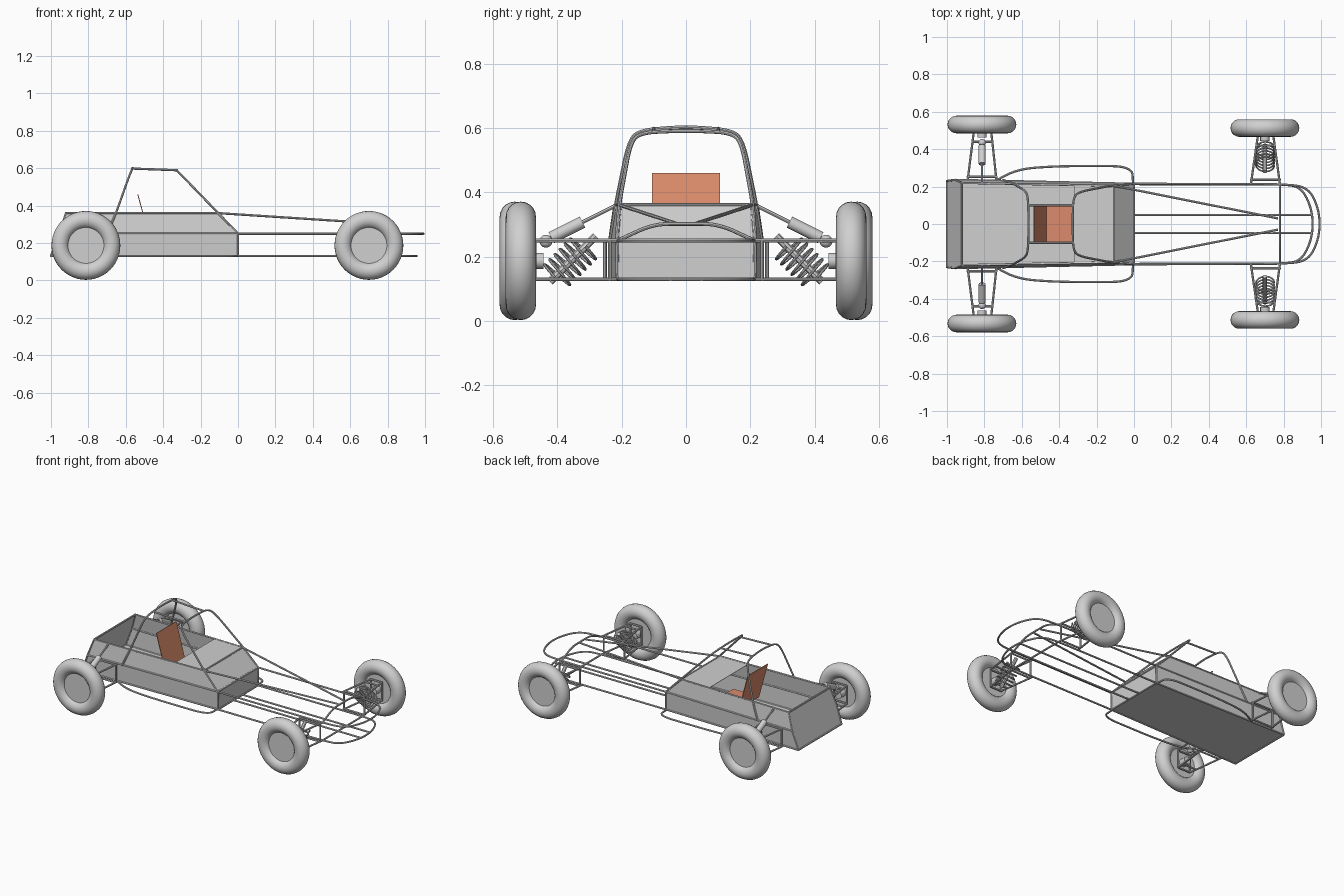
import bpy, bmesh, math
from mathutils import Vector

if "Cube" in bpy.data.objects:
    bpy.data.objects.remove(bpy.data.objects["Cube"])


def material(name, rgb):
    m = bpy.data.materials.new(name)
    m.diffuse_color = (*rgb, 1)
    m.use_nodes = True
    m.node_tree.nodes["Principled BSDF"].inputs["Base Color"].default_value = m.diffuse_color
    return m


GREY = material("light grey", (0.63, 0.63, 0.63))
ORANGE = material("burnt orange", (0.71, 0.26, 0.15))
R = 0.006  # tube radius


def smooth(ob):
    bpy.ops.object.select_all(action='DESELECT')
    ob.select_set(True)
    bpy.context.view_layer.objects.active = ob
    bpy.ops.object.shade_smooth_by_angle(angle=math.radians(40))


def rounded(pts, r):
    """Round the inner corners of a path with small quadratic arcs."""
    pts = [Vector(p) for p in pts]
    if r == 0:
        return pts
    out = [pts[0]]
    for a, b, c in zip(pts, pts[1:], pts[2:]):
        p = b + (a - b).normalized() * min(r, (a - b).length * 0.48)
        q = b + (c - b).normalized() * min(r, (c - b).length * 0.48)
        for i in range(7):
            t = i / 6
            out.append(p * (1 - t) ** 2 + b * 2 * t * (1 - t) + q * t * t)
    return out + [pts[-1]]


def tubes(name, paths, bend=0.0, mirror=False, radius=R, res=2):
    """Swept tubes; mirror adds a copy of each path across y = 0."""
    cu = bpy.data.curves.new(name, 'CURVE')
    cu.dimensions = '3D'
    cu.bevel_depth = radius
    cu.bevel_resolution = res
    cu.use_fill_caps = True
    for path in paths:
        pts = rounded(path, bend)
        for s in ((1, -1) if mirror else (1,)):
            sp = cu.splines.new('POLY')
            sp.points.add(len(pts) - 1)
            for sp_pt, p in zip(sp.points, pts):
                sp_pt.co = (p.x, p.y * s, p.z, 1)
    ob = bpy.data.objects.new(name, cu)
    bpy.context.collection.objects.link(ob)
    bpy.ops.object.select_all(action='DESELECT')
    ob.select_set(True)
    bpy.context.view_layer.objects.active = ob
    bpy.ops.object.convert(target='MESH')
    ob = bpy.context.active_object
    ob.data.materials.clear()
    ob.data.materials.append(GREY)
    smooth(ob)
    return ob


def panels(name, quads, mat, thick=0.004):
    """Thin sheet parts from a list of quads."""
    bm = bmesh.new()
    for q in quads:
        bm.faces.new([bm.verts.new(p) for p in q])
    bmesh.ops.remove_doubles(bm, verts=bm.verts, dist=1e-4)
    bmesh.ops.recalc_face_normals(bm, faces=bm.faces)
    me = bpy.data.meshes.new(name)
    bm.to_mesh(me)
    bm.free()
    me.materials.append(mat)
    ob = bpy.data.objects.new(name, me)
    bpy.context.collection.objects.link(ob)
    mod = ob.modifiers.new("sheet", 'SOLIDIFY')
    mod.thickness = thick
    mod.offset = 0
    return ob


# body tub: corner points as (x, half width, z)
RB, RM, RT = (-1.0, 0.23, 0.13), (-0.958, 0.236, 0.25), (-0.92, 0.22, 0.36)
FB, FM, FT = (0.0, 0.213, 0.13), (0.0, 0.215, 0.25), (-0.11, 0.205, 0.36)
CT = (-0.32, 0.209, 0.36)


def flip(p):
    return (p[0], -p[1], p[2])


def across(a, b):
    return [a, b, flip(b), flip(a)]


quads = [across(RB, FB), across(FB, FM), across(FM, FT), across(FT, CT),
         across(RB, RM), across(RM, RT)]
for side in ([RB, FB, FM, RM], [RM, FM, FT, CT, RT]):
    quads += [side, [flip(p) for p in side]]
panels("body_tub", quads, GREY)

# seat back and pan
S = 0.106
panels("seat", [[(-0.536, -S, 0.46), (-0.536, S, 0.46), (-0.47, S, 0.22), (-0.47, -S, 0.22)],
                [(-0.47, -S, 0.22), (-0.47, S, 0.22), (-0.28, S, 0.22), (-0.28, -S, 0.22)]],
       ORANGE, 0.005)

# long rails that loop around the nose
for name, back, mid, z, tip in (("upper_nose_loop", RM, FM, 0.25, 0.992),
                                ("lower_nose_loop", RB, FB, 0.13, 0.955)):
    half = [back, mid, (0.78, 0.213, z), (tip - 0.06, 0.2, z), (tip, 0.07, z)]
    tubes(name, [half + [flip(p) for p in reversed(half)]], bend=0.09)

# tubes along the tub edges
tubes("tub_side_tubes", [[RB, RM, RT, FT, FM, FB]], mirror=True)
tubes("tub_cross_tubes", [[p, flip(p)] for p in (RB, RT, FB, FM, FT)])
tubes("floor_rails", [[(0, 0.048, 0.13), (0.955, 0.048, 0.13)]], mirror=True)

# nose arch and the braces running back to the cowl
tubes("nose_arch", [[(0.78, -0.213, 0.25), (0.78, -0.1, 0.302), (0.78, 0.1, 0.302),
                     (0.78, 0.213, 0.25)]], bend=0.05)
tubes("nose_cross_tubes", [[(x, -0.213, 0.13), (x, 0.213, 0.13)] for x in (0.78,)])
tubes("nose_braces", [[FT, (0.77, 0.03, 0.303)]], mirror=True)

# roll cage: rear hoop, front hoop, roof bars
rear = [(-0.70, 0.236, 0.25), (-0.652, 0.219, 0.36), (-0.585, 0.18, 0.55),
        (-0.567, 0.15, 0.592), (-0.563, 0.0, 0.604)]
front = [(0, 0.215, 0.25), (-0.106, 0.208, 0.36), (-0.28, 0.175, 0.54),
         (-0.325, 0.15, 0.585), (-0.328, 0.0, 0.592)]
for name, half in (("rear_roll_hoop", rear), ("front_roll_hoop", front)):
    tubes(name, [half + [flip(p) for p in reversed(half[:-1])]], bend=0.06)
tubes("roof_bars", [[(-0.565, 0.1, 0.598), (-0.327, 0.1, 0.589)]], mirror=True)

# side guard bars
tubes("side_guards", [[(-0.75, 0.226, 0.13), (-0.62, 0.295, 0.13), (-0.4, 0.31, 0.13),
                       (-0.01, 0.31, 0.13), (-0.005, 0.213, 0.13)]], bend=0.12, mirror=True)

# suspension: paired A-arms, mounts and knuckles
for name, xs, xo, yi, yo in (("front", (0.625, 0.78), (0.662, 0.745), 0.215, 0.47),
                             ("rear", (-0.89, -0.735), (-0.857, -0.763), 0.23, 0.49)):
    arms = []
    for z in (0.13, 0.25):
        for a, b in zip(xs, xo):
            arms.append([(a, yi, z), (b, yo, z)])
        arms.append([(xo[0], yo, z), (xo[1], yo, z)])
        arms.append([(xo[0] - 0.01, yo - 0.05, z), (xo[1] + 0.01, yo - 0.05, z)])
        arms.append([(xs[0], yi + 0.022, z), (xs[1], yi + 0.022, z)])
    for a, b in zip(xs, xo):
        arms.append([(a, yi + 0.022, 0.13), (a, yi + 0.022, 0.25)])
        arms.append([(b, yo, 0.13), (b, yo, 0.25)])
    tubes(name + "_suspension_arms", arms, mirror=True)

# front coil springs around a damper rod
top, low = Vector((0.70, 0.312, 0.232)), Vector((0.70, 0.408, 0.136))
axis = (low - top).normalized()
u = Vector((1, 0, 0))
v = axis.cross(u)
TURNS, STEP = 6, 16
coil = []
for i in range(TURNS * STEP + 1):
    a = 2 * math.pi * i / STEP
    coil.append(top.lerp(low, i / (TURNS * STEP)) + (u * math.cos(a) + v * math.sin(a)) * 0.05)
tubes("front_coil_springs", [coil], mirror=True, radius=0.0045)
tubes("front_damper_rods", [[top - axis * 0.045, low + axis * 0.02]], mirror=True, radius=0.012)

# rear dampers: thin rod, thick cylinder and ball end
p0, p1 = Vector((-0.812, 0.22, 0.358)), Vector((-0.812, 0.44, 0.248))
tubes("rear_damper_rods", [[p0, p1]], mirror=True)
tubes("rear_damper_bodies", [[p0.lerp(p1, 0.46), p0.lerp(p1, 0.9)]], mirror=True,
      radius=0.019, res=4)
for s, side in ((1, "left"), (-1, "right")):
    bpy.ops.mesh.primitive_uv_sphere_add(segments=20, ring_count=12, radius=0.02,
                                         location=(p1.x, s * 0.435, p1.z))
    ob = bpy.context.active_object
    ob.name = side + "_rear_damper_ball"
    ob.data.materials.append(GREY)
    smooth(ob)

# wheels: tyre, hub disc and axle stub
for end, x, y in (("front", 0.70, 0.513), ("rear", -0.813, 0.532)):
    for s, side in ((1, "left"), (-1, "right")):
        rot = (math.pi / 2, 0, 0)
        label = f"{end}_{side}_"
        bpy.ops.mesh.primitive_torus_add(major_radius=0.137, minor_radius=0.047,
                                         major_segments=48, minor_segments=20,
                                         location=(x, s * y, 0.187), rotation=rot)
        parts = [(bpy.context.active_object, "tyre")]
        bpy.ops.mesh.primitive_cylinder_add(vertices=48, radius=0.096, depth=0.045,
                                            location=(x, s * y, 0.187), rotation=rot)
        parts.append((bpy.context.active_object, "hub"))
        bpy.ops.mesh.primitive_cylinder_add(vertices=20, radius=0.025, depth=0.06,
                                            location=(x, s * (y - 0.04), 0.187), rotation=rot)
        parts.append((bpy.context.active_object, "axle"))
        for ob, part in parts:
            ob.name = label + part
            ob.data.materials.append(GREY)
            smooth(ob)
